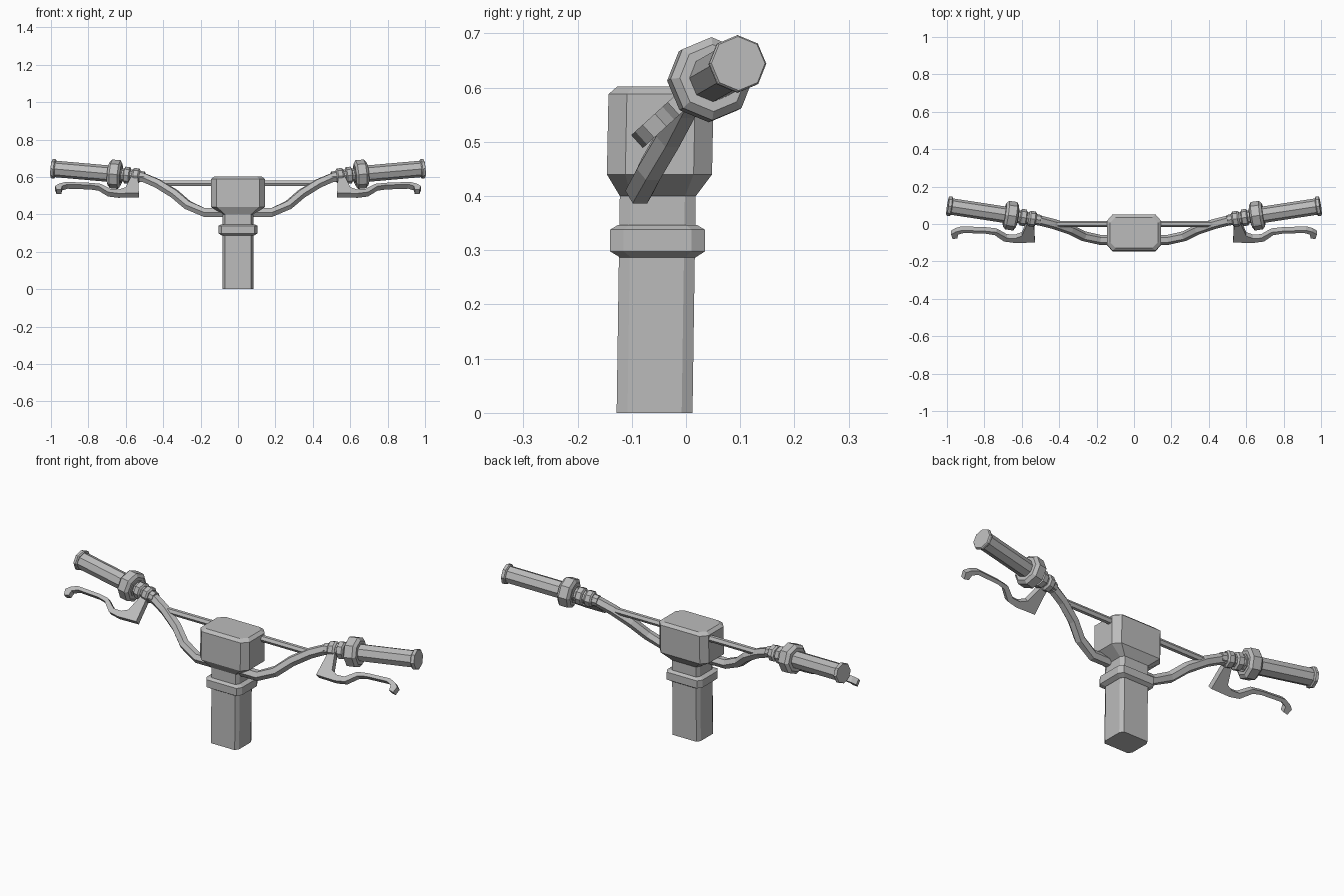
import bpy, bmesh, math
from mathutils import Vector

cube = bpy.data.objects.get("Cube")
if cube:
    bpy.data.objects.remove(cube, do_unlink=True)

GREY = (0.5, 0.5, 0.5, 1)
mat = bpy.data.materials.new("plain grey")
mat.use_nodes = True
mat.diffuse_color = GREY
mat.node_tree.nodes["Principled BSDF"].inputs["Base Color"].default_value = GREY


def finish(name, bm):
    bmesh.ops.recalc_face_normals(bm, faces=bm.faces)
    mesh = bpy.data.meshes.new(name)
    bm.to_mesh(mesh)
    bm.free()
    mesh.materials.append(mat)
    obj = bpy.data.objects.new(name, mesh)
    bpy.context.collection.objects.link(obj)
    return obj


def loft(name, rings):
    """Skin a list of equally sized point rings and cap both ends."""
    bm = bmesh.new()
    loops = [[bm.verts.new(p) for p in ring] for ring in rings]
    n = len(loops[0])
    for a, b in zip(loops, loops[1:]):
        for i in range(n):
            j = (i + 1) % n
            bm.faces.new((a[i], a[j], b[j], b[i]))
    bm.faces.new(loops[0])
    bm.faces.new(loops[-1])
    return finish(name, bm)


def tube(name, path, radii, sides, phase=0.0):
    """Faceted tube along a path with a radius at each point."""
    pts = [Vector(p) for p in path]
    rings = []
    for i, p in enumerate(pts):
        t = (pts[min(i + 1, len(pts) - 1)] - pts[max(i - 1, 0)]).normalized()
        side = Vector((0, 0, 1)).cross(t).normalized()
        up = t.cross(side)
        angles = [phase + math.tau * k / sides for k in range(sides)]
        rings.append([p + radii[i] * (side * math.cos(a) + up * math.sin(a)) for a in angles])
    return loft(name, rings)


def block(name, sections):
    """Stack of chamfered rectangles: z, half width, y front, y back, chamfer x, chamfer y."""
    rings = []
    for z, w, f, b, cx, cy in sections:
        rings.append([(w - cx, f, z), (w, f + cy, z), (w, b - cy, z), (w - cx, b, z),
                      (cx - w, b, z), (-w, b - cy, z), (-w, f + cy, z), (cx - w, f, z)])
    return loft(name, rings)


def mirrored(obj):
    mod = obj.modifiers.new("Mirror", "MIRROR")
    mod.use_axis[0] = True
    mod.use_clip = False
    mod.use_mirror_merge = False


# Steering column, collar and head box
block("steering_column", [(0, .082, -.128, .012, .012, .02),
                          (.41, .082, -.122, .018, .012, .02)])
block("collar", [(.287, .085, -.122, .018, .012, .02), (.298, .105, -.14, .035, .016, .025),
                 (.338, .105, -.14, .035, .016, .025), (.347, .09, -.125, .02, .012, .02)])
block("head_box", [(.40, .082, -.122, .018, .012, .02), (.44, .145, -.146, .048, .03, .034),
                   (.588, .145, -.143, .051, .03, .034), (.602, .128, -.127, .036, .028, .03)])

# Bent main bar, right half described once
half = [(.18, -.085, .41), (.27, -.065, .45), (.34, -.03, .51),
        (.43, 0, .565), (.50, .018, .595), (.62, .036, .612)]
path = [(-x, y, z) for x, y, z in reversed(half)] + half
tube("main_bar", path, [.027] * len(path), 6)
tube("cross_bar", [(-.43, 0, .566), (.43, 0, .566)], [.017, .017], 6)


# Parts that sit along the grip axis
def on_axis(x):
    f = (x - .66) / .34
    return (x, .045 + .052 * f, .615 + .03 * f)


def sleeve(name, stations, sides=8):
    xs, rs = zip(*stations)
    mirrored(tube(name, [on_axis(x) for x in xs], rs, sides))


sleeve("grip", [(.62, .044), (.985, .044)])
sleeve("grip_end", [(.975, .047), (.98, .053), (.992, .053), (.996, .05)])
sleeve("grip_flange", [(.624, .06), (.635, .077), (.678, .077), (.692, .062)])
sleeve("clamp_ring", [(.575, .036), (.58, .045), (.605, .045), (.61, .036)])
sleeve("lever_clamp", [(.525, .034), (.532, .042), (.556, .042), (.565, .034)])
sleeve("bar_end", [(.50, .028), (.64, .036)])

# Brake lever: outline in a tilted plane, extruded to its thickness
outline = [(.53, -.012), (.64, -.014), (.695, -.004), (.745, .042), (.79, .052), (.91, .058),
           (.94, .045), (.945, .018), (.97, .014), (.978, .045), (.955, .064), (.92, .077),
           (.79, .07), (.735, .062), (.68, .02), (.635, .018), (.60, .035),
           (.57, .125), (.535, .125)]
origin = Vector((0, -.08, .51))
along = Vector((0, .74, .67)).normalized()
normal = Vector((0, -along.z, along.y))
mirrored(loft("brake_lever", [[origin + Vector((x, 0, 0)) + along * u + normal * s
                               for x, u in outline] for s in (-.016, .016)]))
